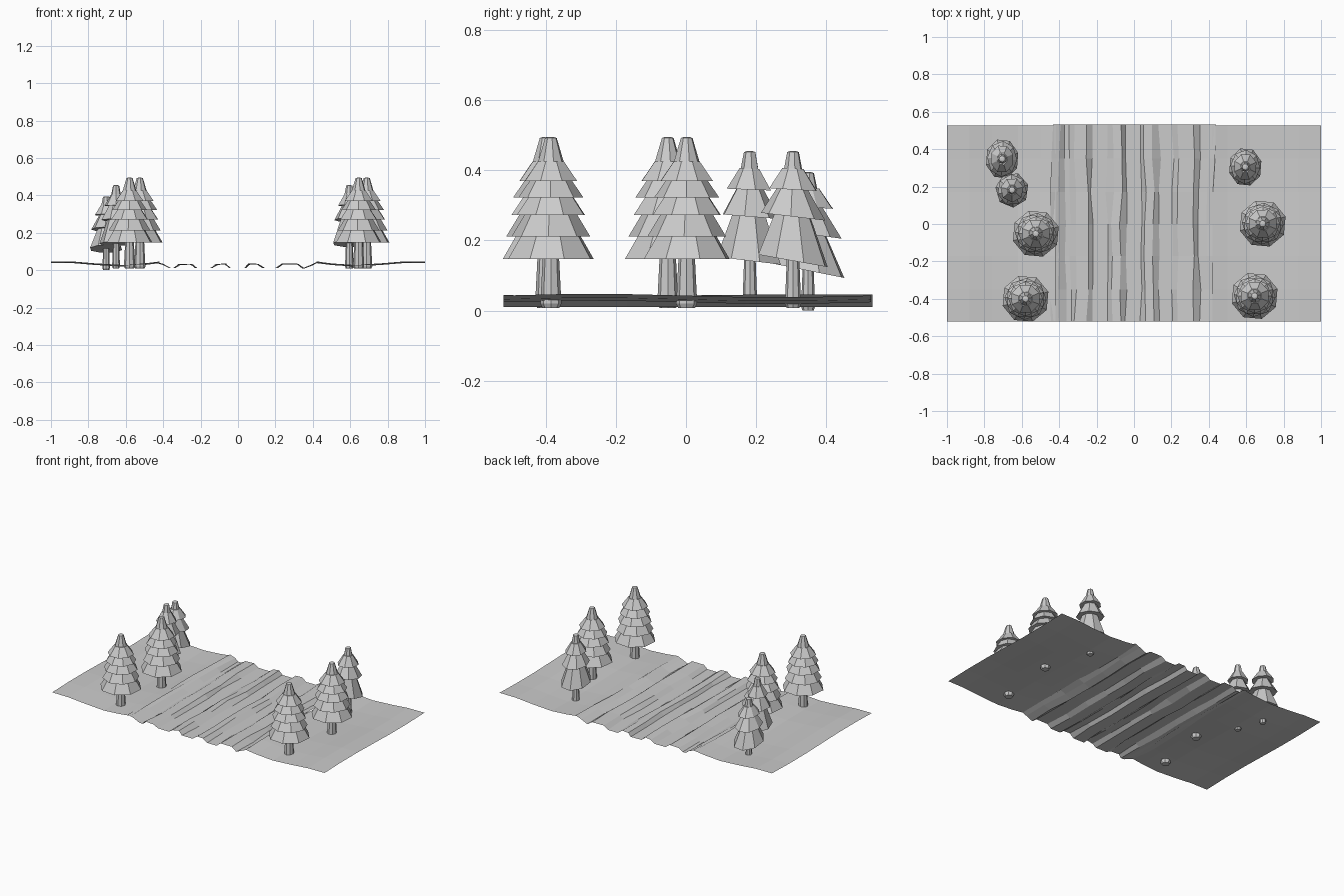
import bpy, math, random

if "Cube" in bpy.data.objects:
    bpy.data.objects.remove(bpy.data.objects["Cube"])
random.seed(4)


def make(name, verts, faces):
    me = bpy.data.meshes.new(name)
    me.from_pydata(verts, [], faces)
    me.update()
    ob = bpy.data.objects.new(name, me)
    bpy.context.collection.objects.link(ob)
    return ob


def sheet(name, xs, ys, fn):
    """Open grid surface; fn maps column, row to a point."""
    n = len(xs)
    verts = [fn(i, j) for j in range(len(ys)) for i in range(n)]
    faces = [(j*n+i, j*n+i+1, (j+1)*n+i+1, (j+1)*n+i)
             for j in range(len(ys)-1) for i in range(n-1)]
    return make(name, verts, faces)


# grassy banks, gently rolling
def bank(name, side):
    prof = [(.42, .042), (.5, .032), (.62, .024), (.76, .032), (.88, .042), (1, .043)]
    if side < 0:
        prof = [(-x, z) for x, z in reversed(prof)]
    ys = [-.52, -.35, -.17, 0, .17, .35, .527]

    def point(i, j):
        x, z = prof[i]
        return (x, ys[j], z + .005*math.sin(-ys[j]*6))
    sheet(name, prof, ys, point)


bank("left_bank", -1)
bank("right_bank", 1)

# rippled river between the banks
river = [(-.44, .042), (-.40, .032), (-.365, .013), (-.34, .012), (-.315, .030),
         (-.25, .032), (-.225, .012), (-.145, .011), (-.115, .030), (-.07, .034),
         (-.045, .012), (.035, .011), (.06, .033), (.105, .034), (.135, .012),
         (.205, .012), (.235, .032), (.32, .034), (.35, .010), (.395, .028), (.43, .043)]
rows = [-.52, -.35, -.17, 0, .17, .35, .532]
drift = [[random.uniform(-.009, .009) for _ in rows] for _ in range(len(river)//2+1)]


def ripple(i, j):
    x, z = river[i]
    dz = random.uniform(-.003, .003) if z > .02 else 0
    return (x + drift[i//2][j], rows[j], z + dz)


sheet("river", river, rows, ripple)


# ring-lofted part with an elliptical section and optional slant toward the back
def loft(name, cx, cy, rings, sides, rot=0, sy=1, slant=0, caps=True):
    verts, faces = [], []
    for z, r, lean in rings:
        for k in range(sides):
            a = rot + 2*math.pi*k/sides
            dy = r*math.sin(a)*sy
            verts.append((cx + r*math.cos(a), cy + dy + lean, z - slant*dy))
    for m in range(len(rings)-1):
        for k in range(sides):
            k2 = (k+1) % sides
            faces.append((m*sides+k, m*sides+k2, (m+1)*sides+k2, (m+1)*sides+k))
    if caps:
        faces.append(tuple(reversed(range(sides))))
        faces.append(tuple(range((len(rings)-1)*sides, len(rings)*sides)))
    return make(name, verts, faces)


def tree(tag, x, y, tiers, trunk_r, base, tip, sides, sy=1, slant=0):
    loft("trunk_"+tag, x, y, [(base, trunk_r*.8, 0), (base+.012, trunk_r, 0),
                              (tiers[0][0]+.05, trunk_r*.7, 0)], 8)
    # stacked skirts, each turned against the one below
    for n, (z, r, zt, rt) in enumerate(tiers):
        s = slant * (1 - n/len(tiers))
        loft(f"foliage_{tag}_{n+1}", x, y, [(z, r, 0), (zt, rt, 0)], sides,
             rot=.3 + n*.42, sy=sy, slant=s)
    # narrow blunt crown
    z, r = tiers[-1][2], tiers[-1][3]
    loft("crown_"+tag, x, y, [(z-.01, r, 0), (tip-.003, .017, 0), (tip, .008, 0)], sides, rot=.2)


big = [(.147, .128, .235, .075), (.212, .112, .285, .068), (.272, .104, .335, .060),
       (.322, .093, .385, .050), (.370, .080, .425, .040)]
for tag, x, y in [("a", -.525, -.052), ("b", -.58, -.4), ("c", .688, .002), ("d", .645, -.385)]:
    tree(tag, x, y, big, .030, 0.008, .495, 8)

# smaller, slightly slanted trees at the back
small = [(.142, .090, .285, .042), (.268, .080, .355, .034), (.345, .063, .405, .028)]
tree("e", -.652, .182, small, .021, .010, .455, 7, 1.05, .12)
tree("f", .595, .305, small, .023, .008, .455, 8, 1.15, .18)
low = [(z-.028 if i == 0 else z-.05, r, zt-.055, rt)
       for i, (z, r, zt, rt) in enumerate(small)]
tree("g", -.705, .348, low, .020, 0, .395, 8, 1.2, .2)
